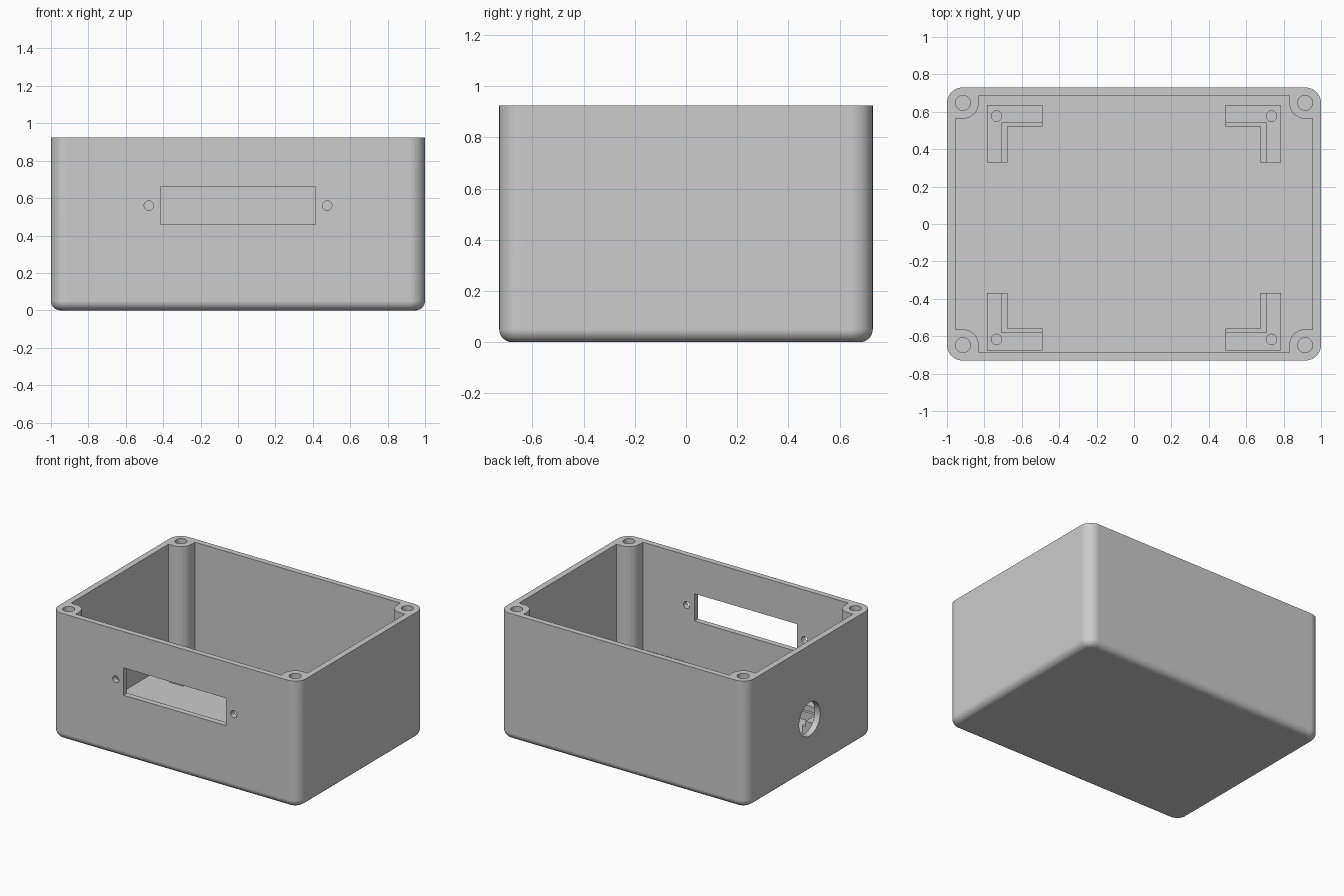
import bpy, bmesh
from math import sin, cos, pi, radians
from mathutils import Matrix, Vector

cube = bpy.data.objects.get("Cube")
if cube:
    bpy.data.objects.remove(cube, do_unlink=True)

HX, HY, H = 1.0, 0.73, 0.925      # outer half sizes and height
WALL, FLOOR = 0.045, 0.05
POST_X, POST_Y, POST_R = 0.915, 0.648, 0.085

grey = bpy.data.materials.new("plain grey")
grey.use_nodes = True
colour = (0.6, 0.6, 0.6, 1)
grey.diffuse_color = colour
grey.node_tree.nodes["Principled BSDF"].inputs["Base Color"].default_value = colour


def make(name, bm):
    bmesh.ops.recalc_face_normals(bm, faces=bm.faces[:])
    mesh = bpy.data.meshes.new(name)
    bm.to_mesh(mesh)
    bm.free()
    mesh.materials.append(grey)
    ob = bpy.data.objects.new(name, mesh)
    bpy.context.collection.objects.link(ob)
    return ob


def prism(outline, z0, z1):
    bm = bmesh.new()
    face = bm.faces.new([bm.verts.new((x, y, z0)) for x, y in outline])
    top = bmesh.ops.extrude_face_region(bm, geom=[face])["geom"]
    verts = [v for v in top if isinstance(v, bmesh.types.BMVert)]
    bmesh.ops.translate(bm, verts=verts, vec=(0, 0, z1 - z0))
    return bm


def rod(centre, radius, length, axis="Z", segments=32):
    turn = {"X": Matrix.Rotation(pi / 2, 4, "Y"),
            "Y": Matrix.Rotation(pi / 2, 4, "X"), "Z": Matrix()}[axis]
    bm = bmesh.new()
    bmesh.ops.create_cone(bm, cap_ends=True, segments=segments, radius1=radius,
                          radius2=radius, depth=length,
                          matrix=Matrix.Translation(centre) @ turn)
    return make("cutter", bm)


def block(centre, size):
    bm = bmesh.new()
    bmesh.ops.create_cube(bm, size=1, matrix=Matrix.Translation(centre)
                          @ Matrix.Diagonal((*size, 1)))
    return make("cutter", bm)


def cut(ob, cutters):
    for c in cutters:
        mod = ob.modifiers.new("cut", "BOOLEAN")
        mod.operation, mod.solver, mod.object = "DIFFERENCE", "EXACT", c
    graph = bpy.context.evaluated_depsgraph_get()
    mesh = bpy.data.meshes.new_from_object(ob.evaluated_get(graph))
    ob.modifiers.clear()
    ob.data = mesh
    for c in cutters:
        bpy.data.objects.remove(c, do_unlink=True)


def smooth(ob):
    bpy.ops.object.select_all(action="DESELECT")
    ob.select_set(True)
    bpy.context.view_layer.objects.active = ob
    bpy.ops.object.shade_smooth_by_angle(angle=radians(30))
    mod = ob.modifiers.new("even shading", "WEIGHTED_NORMAL")
    mod.keep_sharp = True


CORNERS = [(1, 1), (-1, 1), (-1, -1), (1, -1)]
STEPS = 10

# Box body: rounded upright corners and a rounded bottom rim
outline = []
for i, (sx, sy) in enumerate(CORNERS):
    for k in range(STEPS + 1):
        a = (i + k / STEPS) * pi / 2
        outline.append((sx * (HX - POST_R) + POST_R * cos(a),
                        sy * (HY - POST_R) + POST_R * sin(a)))
bm = prism(outline, 0, H)
rim = [e for e in bm.edges if all(v.co.z < 0.001 for v in e.verts)]
bmesh.ops.bevel(bm, geom=rim, offset=0.05, segments=7, profile=0.5,
                affect="EDGES", clamp_overlap=True)
body = make("box_body", bm)

# Cavity outline leaves a rounded screw post in every corner
outline = []
for i, (sx, sy) in enumerate(CORNERS):
    post = [(HX - WALL, POST_Y - POST_R)]
    for k in range(STEPS + 1):
        a = k / STEPS * pi / 2
        post.append((POST_X - POST_R * sin(a), POST_Y - POST_R * cos(a)))
    post.append((POST_X - POST_R, HY - WALL + 0.003))
    if i % 2:
        post.reverse()
    outline += [(sx * x, sy * y) for x, y in post]
cutters = [make("cutter", prism(outline, FLOOR, H + 0.1))]

# Screw holes in the posts, front slot with its two screw holes, round side port
for sx, sy in CORNERS:
    cutters.append(rod((sx * POST_X, sy * POST_Y, H), 0.04, 0.8))
cutters.append(block((0, -HY, 0.56), (0.83, 0.2, 0.2)))
for sx in (-1, 1):
    cutters.append(rod((sx * 0.477, -HY, 0.56), 0.025, 0.2, "Y"))
cutters.append(rod((-HX, 0, 0.385), 0.122, 0.2, "X", 48))
cut(body, cutters)
smooth(body)


# Stepped L-shaped board supports on the floor
def l_shape(inner_x, inner_y, sx, sy):
    x0, x1, y0, y1 = 0.49, 0.787, 0.35, 0.655
    pts = [(x0, y1), (x1, y1), (x1, y0), (inner_x, y0),
           (inner_x, inner_y), (x0, inner_y)]
    return [(sx * x, sy * y - 0.02) for x, y in pts]


for sx, sy in CORNERS:
    place = ("back" if sy > 0 else "front") + ("_left" if sx > 0 else "_right")
    make(place + "_support_ledge", prism(l_shape(0.677, 0.54, sx, sy), FLOOR - 0.005, 0.11))
    top = make(place + "_support_top", prism(l_shape(0.708, 0.56, sx, sy), 0.11, 0.15))
    cut(top, [rod((sx * 0.735, sy * 0.597 - 0.02, 0.15), 0.028, 0.06, segments=24)])
    smooth(top)
